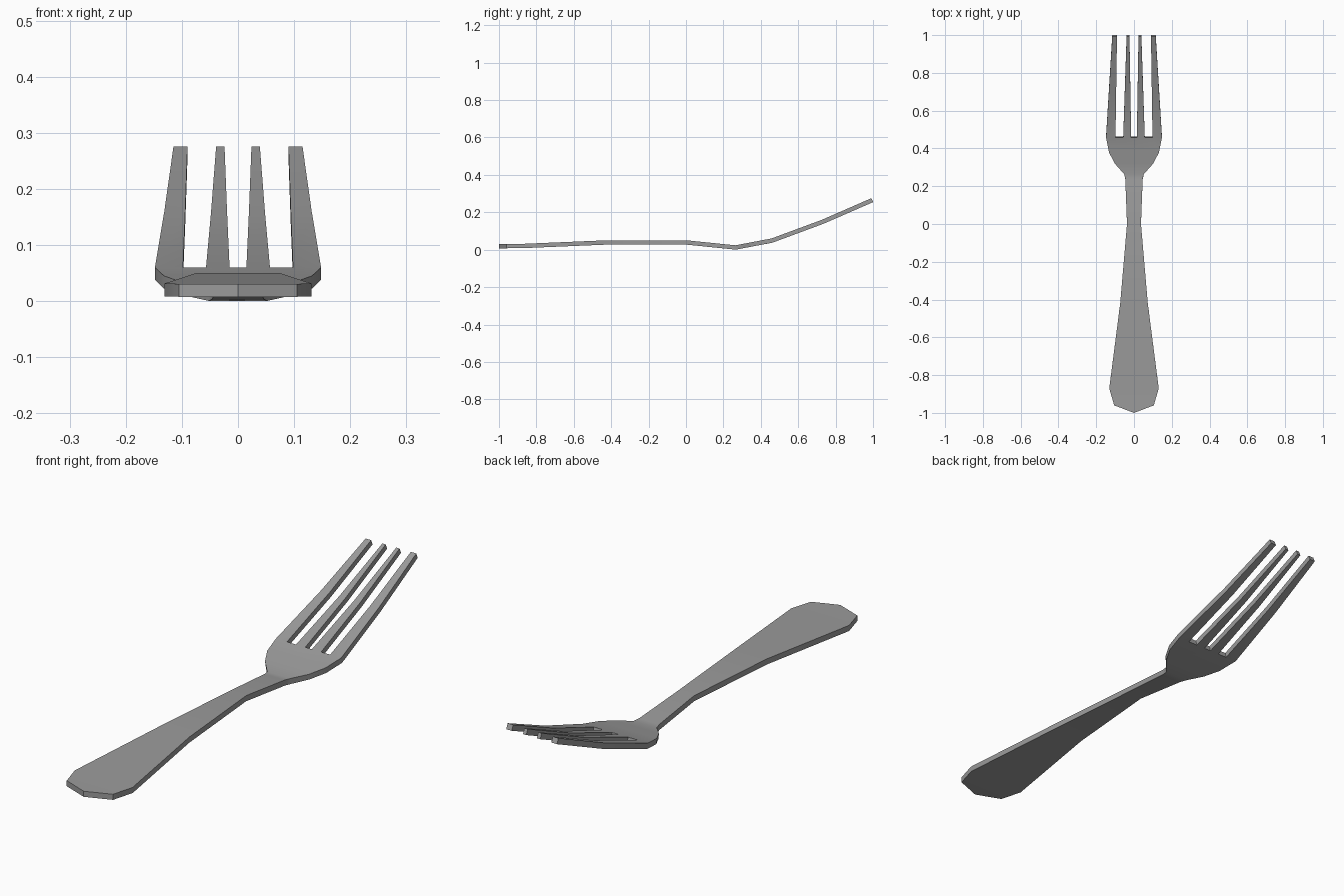
import bpy, bmesh

cube = bpy.data.objects.get("Cube")
if cube:
    bpy.data.objects.remove(cube, do_unlink=True)

metal = bpy.data.materials.new("grey metal")
metal.use_nodes = True
COLOUR = (0.33, 0.33, 0.33, 1)
metal.diffuse_color = COLOUR
metal.node_tree.nodes["Principled BSDF"].inputs["Base Color"].default_value = COLOUR

# Side profile of the sheet's middle: (y, z)
PROFILE = [(-1, .019), (-.87, .02), (-.42, .039), (0, .039),
           (.265, .012), (.46, .049), (.73, .149), (.996, .265)]
# Half widths of handle, neck and head: (y, half width)
OUTLINE = [(-.96, .105), (-.87, .131), (-.42, .073), (0, .037), (.237, .046),
           (.265, .052), (.32, .1), (.38, .132)]
# Tine edges on one side: (x at root, x at tip)
TINES = [((.015, .024), (.057, .039)), ((.098, .09), (.148, .115))]
ROOT, BEND, TIP = .46, .73, .996


def height(y):
    for (y0, z0), (y1, z1) in zip(PROFILE, PROFILE[1:]):
        if y <= y1:
            return z0 + (z1 - z0) * (y - y0) / (y1 - y0)
    return PROFILE[-1][1]


bm = bmesh.new()


def vert(x, y):
    return bm.verts.new((x, y, height(y)))


# Handle, neck and head as one strip, starting at the pointed end
rows = [(vert(-w, y), vert(w, y)) for y, w in OUTLINE]
bm.faces.new((vert(0, -1), rows[0][1], rows[0][0]))
for (a, b), (c, d) in zip(rows, rows[1:]):
    bm.faces.new((a, b, d, c))

# Tine roots close the head
edges = [e for tine in TINES for e in tine]
edges = [(-r, -t) for r, t in reversed(edges)] + edges
roots = [vert(r, ROOT) for r, t in edges]
bm.faces.new([rows[-1][0], rows[-1][1]] + roots[::-1])

# Four tapered tines, bent halfway
for i in range(0, len(edges), 2):
    last = roots[i:i + 2]
    for y in (BEND, TIP):
        f = (y - ROOT) / (TIP - ROOT)
        row = [vert(r + (t - r) * f, y) for r, t in edges[i:i + 2]]
        bm.faces.new((last[0], last[1], row[1], row[0]))
        last = row

bmesh.ops.recalc_face_normals(bm, faces=bm.faces)
if sum(f.normal.z for f in bm.faces) < 0:
    bmesh.ops.reverse_faces(bm, faces=bm.faces)
mesh = bpy.data.meshes.new("fork")
bm.to_mesh(mesh)
bm.free()
mesh.materials.append(metal)
fork = bpy.data.objects.new("fork", mesh)
bpy.context.collection.objects.link(fork)

# Sheet thickness
solid = fork.modifiers.new("thickness", "SOLIDIFY")
solid.thickness = .023
solid.offset = 0
solid.use_even_offset = True
bpy.context.view_layer.objects.active = fork
fork.select_set(True)
bpy.ops.object.modifier_apply(modifier=solid.name)
bpy.ops.object.shade_smooth_by_angle(angle=.52)
